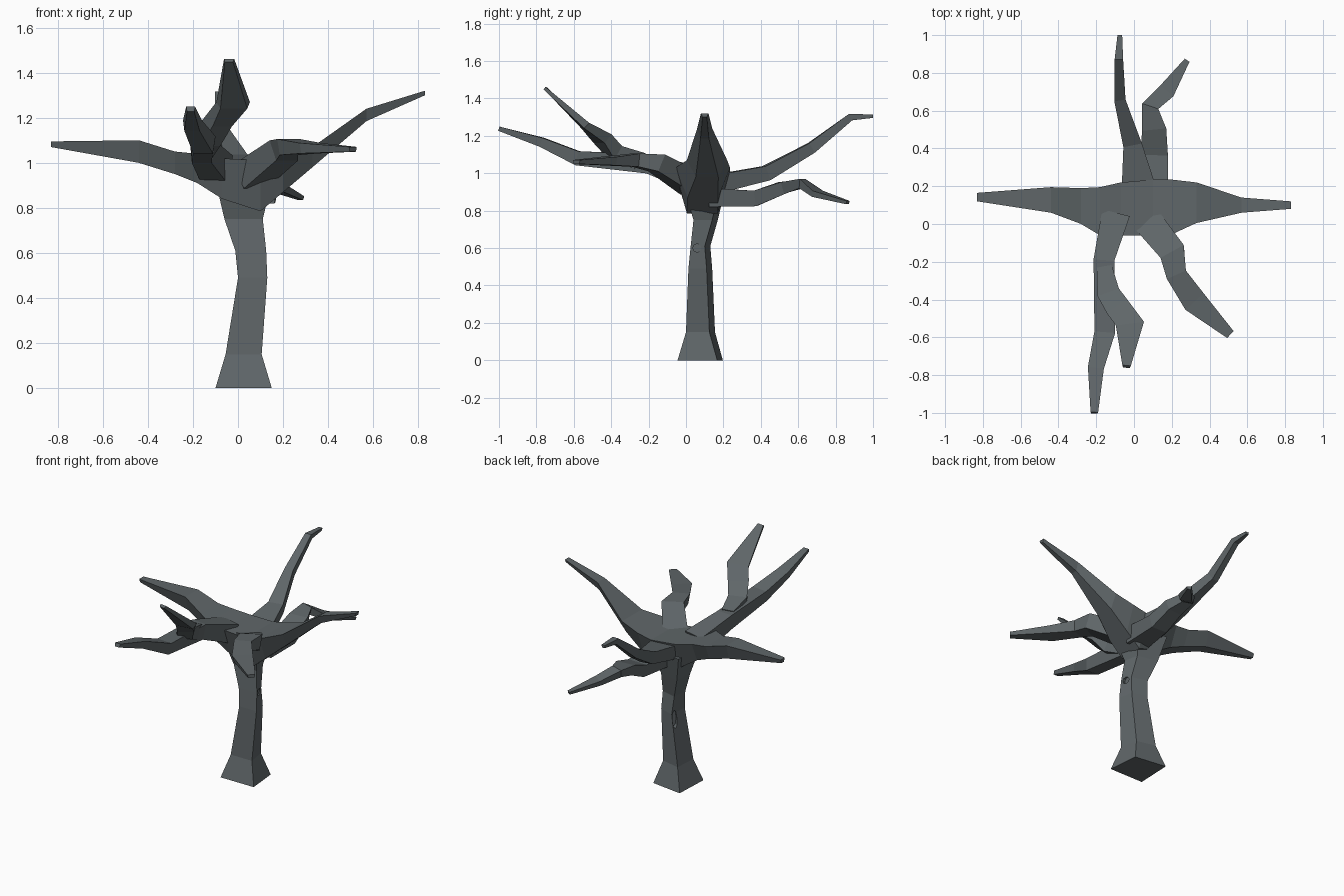
import bpy, bmesh, math
from mathutils import Vector

if "Cube" in bpy.data.objects:
    bpy.data.objects.remove(bpy.data.objects["Cube"])

bark = bpy.data.materials.new("grey bark")
bark.diffuse_color = (0.115, 0.133, 0.14, 1)
bark.use_nodes = True
bark.node_tree.nodes["Principled BSDF"].inputs["Base Color"].default_value = bark.diffuse_color


def loft(name, rings):
    """Skin a list of equal-sided rings into a closed flat-shaded solid."""
    bm = bmesh.new()
    vs = [[bm.verts.new(p) for p in r] for r in rings]
    n = len(vs[0])
    for a, b in zip(vs, vs[1:]):
        for i in range(n):
            j = (i + 1) % n
            bm.faces.new((a[i], a[j], b[j], b[i]))
    bm.faces.new(vs[0][::-1])
    bm.faces.new(vs[-1])
    bmesh.ops.recalc_face_normals(bm, faces=bm.faces)
    me = bpy.data.meshes.new(name)
    bm.to_mesh(me)
    bm.free()
    me.materials.append(bark)
    ob = bpy.data.objects.new(name, me)
    bpy.context.collection.objects.link(ob)
    return ob


def combine(a, b, op):
    """Boolean b into a and discard b."""
    m = a.modifiers.new(op, 'BOOLEAN')
    m.operation, m.solver, m.object = op, 'EXACT', b
    bpy.context.view_layer.objects.active = a
    bpy.ops.object.modifier_apply(modifier=m.name)
    bpy.data.objects.remove(b)


def limb(name, thick, *pts):
    """Four-sided limb through (x, y, z, width), its thickness tapering to a flat tip."""
    rings = []
    for i, (x, y, z, w) in enumerate(pts):
        a, b = pts[max(i - 1, 0)], pts[min(i + 1, len(pts) - 1)]
        t = (Vector(b[:3]) - Vector(a[:3])).normalized()
        side = t.cross(Vector((0, 0, 1))).normalized() * w / 2
        up = side.cross(t).normalized() * thick / 2 * (1 - .82 * i / (len(pts) - 1))
        c = Vector((x, y, z))
        rings.append([c + side + up, c - side + up, c - side * .8 - up, c + side * .8 - up])
    combine(tree, loft(name, rings), 'UNION')


# trunk: height, x range, y range of the square section
tree = loft("bare_tree", [
    [(x0, y0, z), (x1, y0, z), (x1 - .02, y1 - .03, z), (x0 + .01, y1, z)]
    for z, x0, x1, y0, y1 in [
        (0, -.10, .15, -.045, .197), (.15, -.055, .105, 0, .155),
        (.49, 0, .13, .013, .14), (.61, -.012, .125, .025, .13),
        (.75, -.06, .11, .04, .17), (.92, -.1, .15, -.01, .21)]])

# crown: flat-topped side limbs with a narrow keel; x, y range, top, bottom
crown = loft("side_limbs", [
    [(x, y0, t), (x, y1, t), (x, y0 * .22 + y1 * .78, b), (x, y0 * .78 + y1 * .22, b)]
    for x, y0, y1, t, b in [
        (-.83, .12, .165, 1.095, 1.07), (-.44, .06, .195, 1.1, 1.0),
        (-.28, .0, .19, 1.05, .95), (-.18, -.06, .195, 1.04, .91),
        (-.07, -.06, .22, 1.02, .84), (.1, -.06, .235, 1.01, .785),
        (.2, -.055, .235, 1.03, .87), (.33, .005, .22, 1.07, .98),
        (.57, .06, .14, 1.24, 1.185), (.83, .08, .12, 1.32, 1.3)]])
combine(tree, crown, 'UNION')

limb("front_right_limb", .12,
     (.06, .03, .94, .16), (.21, -.16, 1.055, .14), (.225, -.27, 1.07, .11),
     (.32, -.41, 1.065, .13), (.51, -.585, 1.06, .05))
limb("front_left_low_limb", .13,
     (-.1, .04, .97, .15), (-.16, -.2, 1.05, .11), (-.155, -.58, 1.08, .11),
     (-.203, -.77, 1.165, .085), (-.21, -1.0, 1.238, .04))
limb("front_left_high_limb", .1,
     (-.155, -.24, 1.06, .08), (-.13, -.38, 1.11, .12), (-.08, -.45, 1.185, .13),
     (-.02, -.54, 1.255, .15), (-.04, -.755, 1.455, .045))
limb("back_left_limb", .1,
     (.03, .15, .94, .2), (-.01, .43, 1.0, .1), (-.077, .67, 1.135, .06),
     (-.08, .88, 1.3, .045), (-.075, 1.0, 1.305, .025))
limb("back_right_limb", .1,
     (.09, .13, .87, .18), (.11, .37, .865, .14), (.105, .51, .92, .13),
     (.085, .62, .945, .09), (.17, .7, .89, .09), (.28, .865, .843, .03))

# knot holes: position, heading, half width, half height
for x, y, z, turn, w, h in [(.13, .06, .6, 0, .023, .023), (0, .12, .45, 150, .02, .06)]:
    d = Vector((math.cos(math.radians(turn)), math.sin(math.radians(turn)), 0))
    s = Vector((-d.y, d.x, 0))
    ring = [s * w * math.cos(i * math.pi / 4) + Vector((0, 0, h * math.sin(i * math.pi / 4)))
            for i in range(8)]
    hole = loft("knot_hole", [[Vector((x, y, z)) + d * e + p for p in ring] for e in (-.025, .05)])
    combine(tree, hole, 'DIFFERENCE')
